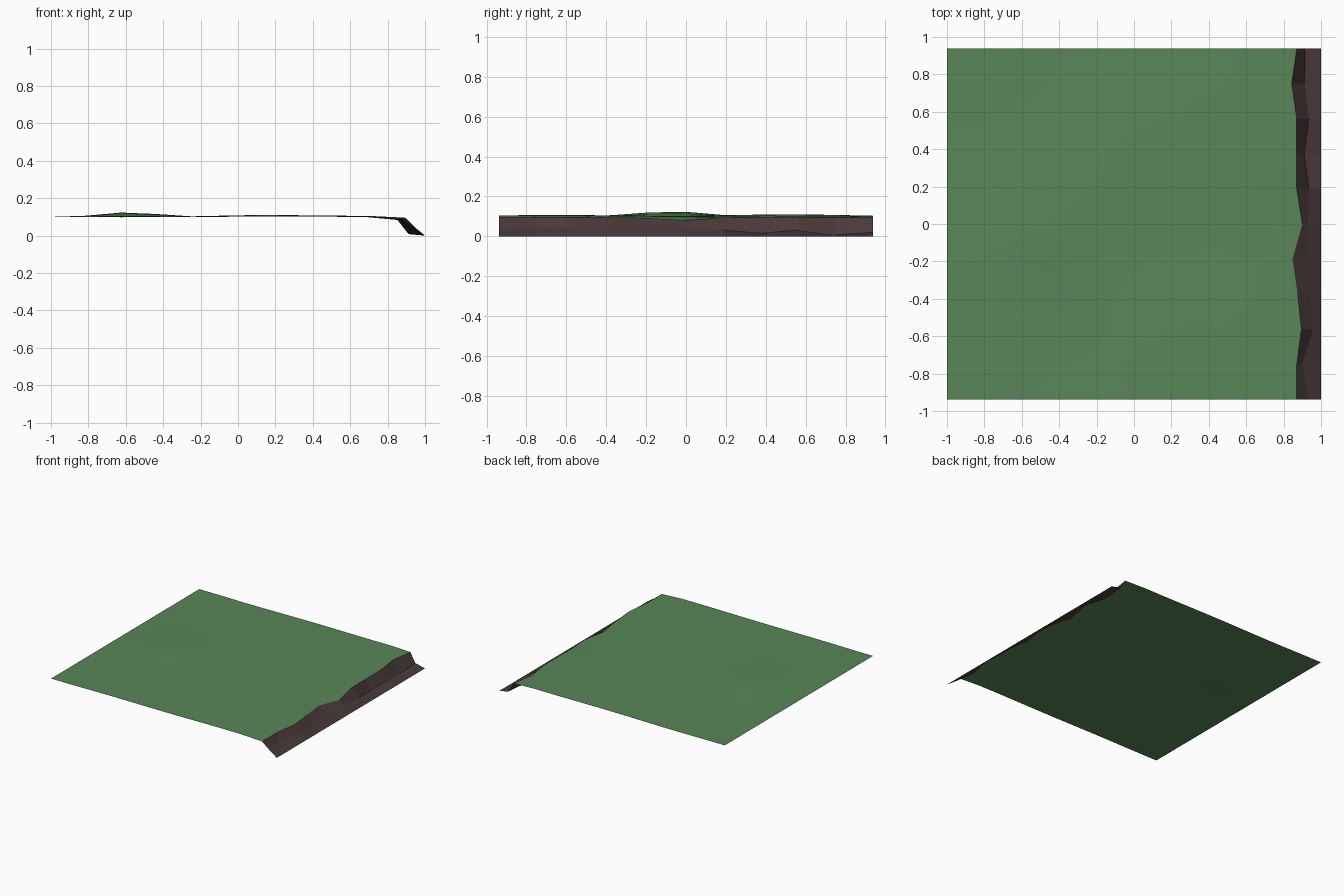
import bpy, math

if "Cube" in bpy.data.objects:
    bpy.data.objects.remove(bpy.data.objects["Cube"])

STEP = 0.1875
YS = [-0.9375 + STEP * i for i in range(11)]

# Cliff lip and mid ledge, front to back: (x, z) per row
LIP = [(0.87, 0.096), (0.87, 0.097), (0.895, 0.095), (0.875, 0.096), (0.848, 0.092),
       (0.90, 0.079), (0.87, 0.095), (0.87, 0.096), (0.87, 0.096), (0.843, 0.095), (0.87, 0.096)]
MID = [(0.935, 0.045), (0.90, 0.048), (0.957, 0.035), (0.94, 0.038), (0.932, 0.042),
       (0.93, 0.045), (0.935, 0.032), (0.91, 0.015), (0.935, 0.032), (0.912, 0.008), (0.915, 0.02)]


def material(name, color):
    m = bpy.data.materials.new(name)
    m.diffuse_color = (*color, 1)
    m.use_nodes = True
    m.node_tree.nodes["Principled BSDF"].inputs["Base Color"].default_value = m.diffuse_color
    return m


def sheet(name, rows, mat, smooth):
    """Single-sided strip surface from equal-length rows of points."""
    n = len(rows[0])
    verts = [p for r in rows for p in r]
    faces = []
    for j in range(len(rows) - 1):
        for i in range(n - 1):
            a = j * n + i
            faces.append((a, a + 1, a + n + 1, a + n))
    me = bpy.data.meshes.new(name)
    me.from_pydata(verts, [], faces)
    me.materials.append(mat)
    for p in me.polygons:
        p.use_smooth = smooth
    ob = bpy.data.objects.new(name, me)
    bpy.context.collection.objects.link(ob)
    return ob


def bump(x, y, cx, cy, r, h):
    return h * math.exp(-((x - cx) ** 2 + (y - cy) ** 2) / (r * r))


def height(x, y):
    """Gently rolling ground with one low mound."""
    z = 0.102 + 0.002 * math.sin(5.3 * x + 2 * y) + 0.002 * math.sin(4.1 * y - 2.7 * x)
    z += bump(x, y, -0.57, -0.07, 0.2, 0.023)
    z += bump(x, y, 0.2, 0.55, 0.3, 0.005) + bump(x, y, 0.15, -0.5, 0.3, 0.005)
    return z


# Grass: regular grid whose last column follows the cliff lip
rows = []
for y, (lx, lz) in zip(YS, LIP):
    row = []
    for i in range(10):
        x = -1 + STEP * i
        blend = min(1, (x + 1) / 0.3)
        row.append((x, y, 0.1 + (height(x, y) - 0.1) * blend))
    rows.append(row + [(lx, y, lz)])
grass = material("grass green", (0.100, 0.240, 0.097))
sheet("grass_field", rows, grass, True)

# Cliff: lip, ragged ledge, straight foot on the ground
earth = material("dark earth", (0.068, 0.042, 0.042))
rows = [[(l[0], y, l[1]), (m[0], y, m[1]), (1.0, y, 0.0)] for y, l, m in zip(YS, LIP, MID)]
sheet("cliff_bank", rows, earth, False)
